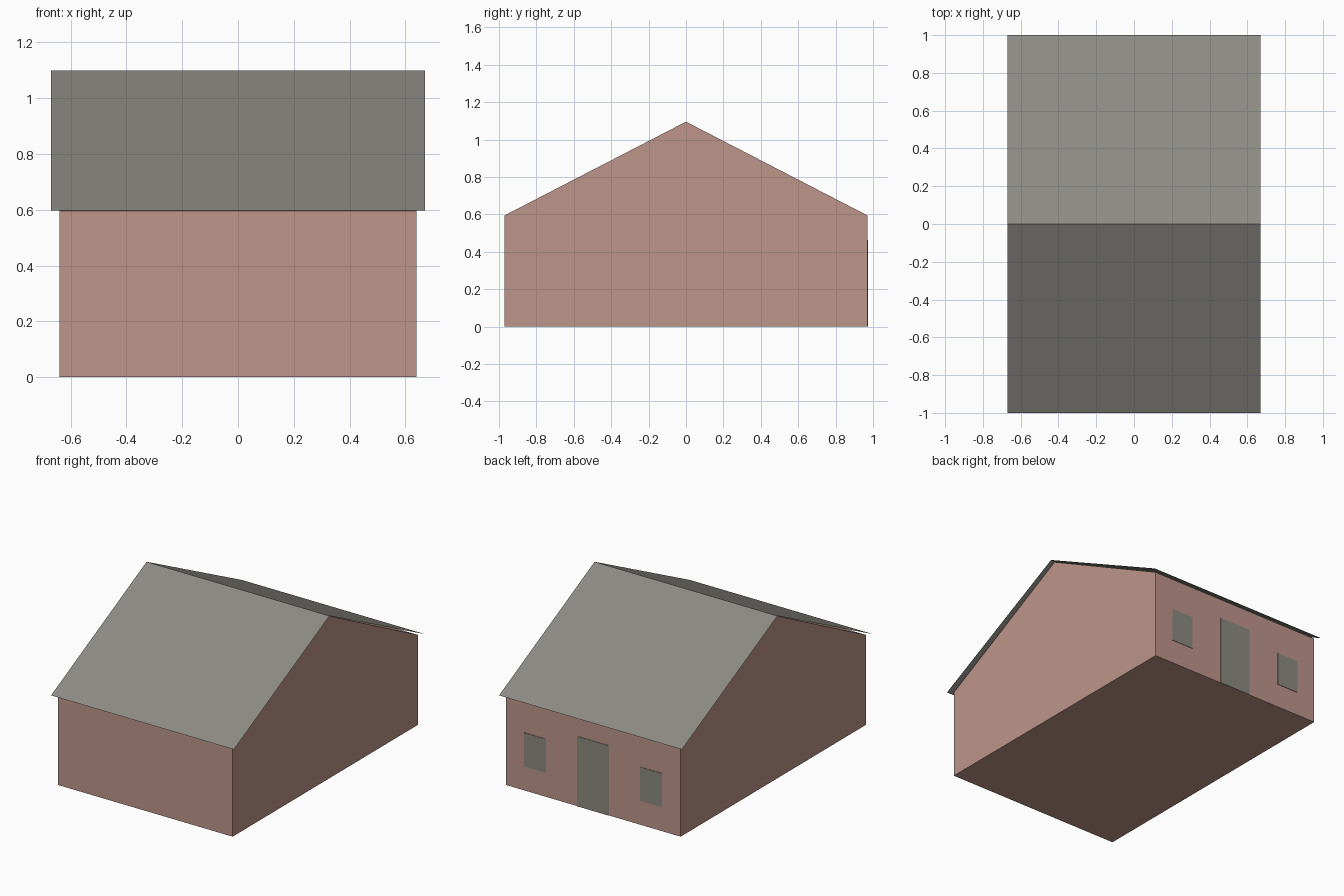
import bpy

cube = bpy.data.objects.get("Cube")
if cube:
    bpy.data.objects.remove(cube, do_unlink=True)


def make_material(name, rgb):
    mat = bpy.data.materials.new(name)
    mat.use_nodes = True
    color = (*rgb, 1.0)
    mat.diffuse_color = color
    mat.node_tree.nodes["Principled BSDF"].inputs["Base Color"].default_value = color
    return mat


def extrude_profile(name, profile, half_width, mat, closed):
    """Sweep a (y, z) profile along x; closed profiles are capped."""
    n = len(profile)
    verts = [(x, y, z) for x in (-half_width, half_width) for y, z in profile]
    faces = [(i, (i + 1) % n, (i + 1) % n + n, i + n)
             for i in range(n if closed else n - 1)]
    if closed:
        faces += [tuple(reversed(range(n))), tuple(range(n, 2 * n))]
    mesh = bpy.data.meshes.new(name)
    mesh.from_pydata(verts, [], faces)
    mesh.materials.append(mat)
    obj = bpy.data.objects.new(name, mesh)
    bpy.context.collection.objects.link(obj)
    return obj


def wall_plate(name, x, half_width, bottom, top):
    """Thin panel on the back wall."""
    y0, y1 = WALL_Y - 0.002, WALL_Y + 0.003
    plate = extrude_profile(
        name, [(y1, bottom), (y1, top), (y0, top), (y0, bottom)][::-1],
        half_width, grey, True)
    plate.location.x = x


brick = make_material("dusty brick", (0.51, 0.30, 0.255))
grey = make_material("slate grey", (0.262, 0.256, 0.228))

WALL_Y = 0.97

# House body with gabled ends
extrude_profile("house_body",
                [(-WALL_Y, 0), (WALL_Y, 0), (WALL_Y, 0.595),
                 (0, 1.096), (-WALL_Y, 0.595)][::-1],
                0.64, brick, True)

# Thin sheet roof overhanging on all sides
extrude_profile("roof", [(1, 0.597), (0, 1.1), (-1, 0.597)][::-1],
                0.67, grey, False)

# Door and a window on each side of it
wall_plate("door", 0, 0.116, 0, 0.463)
for side, x in (("left", 0.425), ("right", -0.425)):
    wall_plate(side + "_window", x, 0.08, 0.16, 0.383)

# Make every closed part face outward and the roof face up
import bmesh
for obj in bpy.context.collection.objects:
    if obj.type != "MESH" or obj.data.materials[:1] not in ([brick], [grey]):
        continue
    bm = bmesh.new()
    bm.from_mesh(obj.data)
    bmesh.ops.recalc_face_normals(bm, faces=bm.faces)
    if obj.name == "roof":
        bm.normal_update()
        if sum(f.normal.z for f in bm.faces) < 0:
            bmesh.ops.reverse_faces(bm, faces=bm.faces)
    bm.to_mesh(obj.data)
    bm.free()
